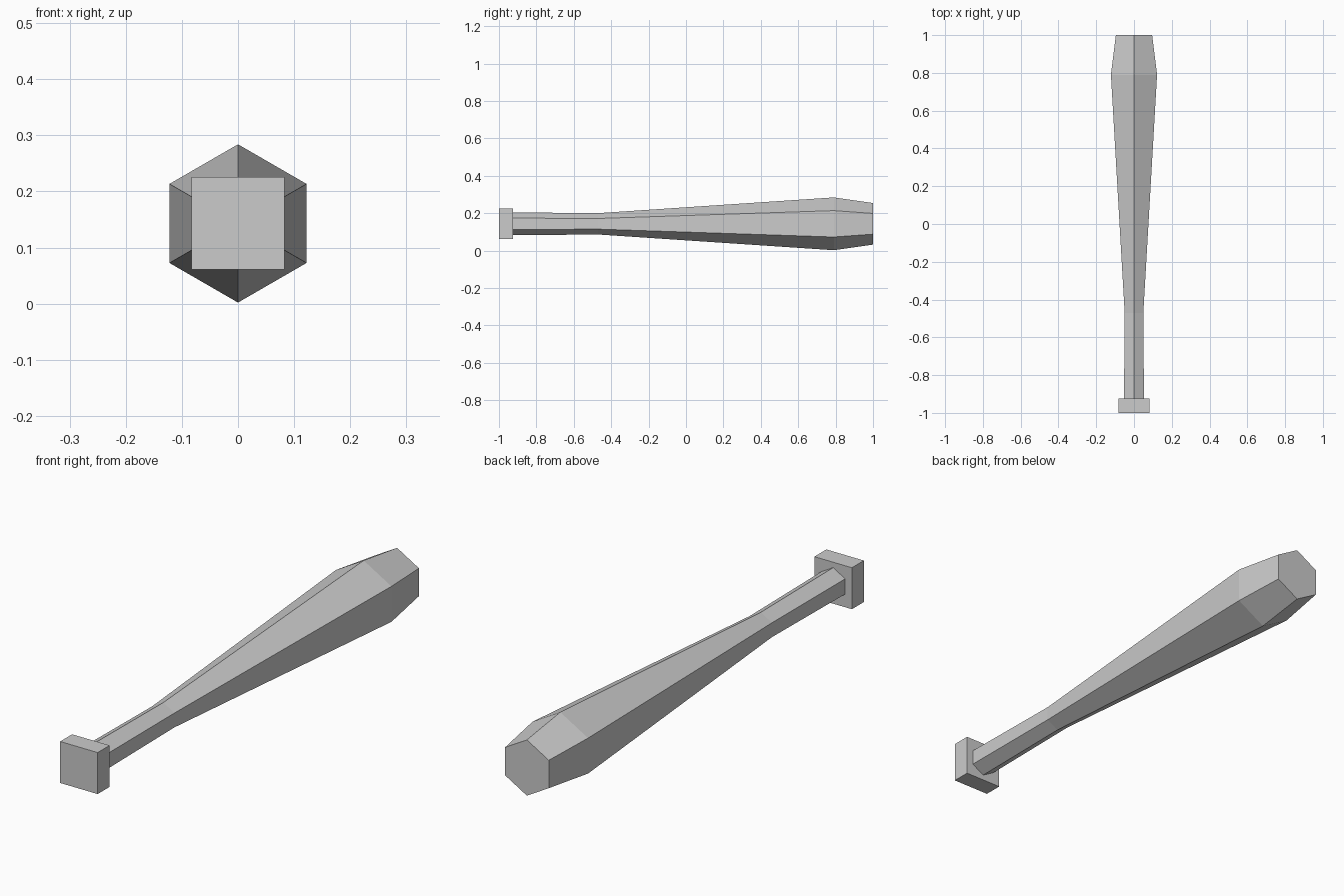
import bpy
import bmesh
from math import cos, sin, pi
from mathutils import Matrix

cube = bpy.data.objects.get("Cube")
if cube:
    bpy.data.objects.remove(cube, do_unlink=True)

AXIS_Z = 0.143
SIDES = 6

grey = bpy.data.materials.new("plain grey")
grey.use_nodes = True
colour = (0.6, 0.6, 0.6, 1)
grey.diffuse_color = colour
grey.node_tree.nodes["Principled BSDF"].inputs["Base Color"].default_value = colour


def add_object(name, bm):
    bmesh.ops.recalc_face_normals(bm, faces=bm.faces)
    mesh = bpy.data.meshes.new(name)
    bm.to_mesh(mesh)
    bm.free()
    mesh.materials.append(grey)
    obj = bpy.data.objects.new(name, mesh)
    bpy.context.collection.objects.link(obj)
    return obj


# Six-sided shaft: (y, radius) stations from grip to tip
profile = [(-0.925, 0.061), (-0.47, 0.057), (0.79, 0.141), (1.0, 0.111)]
bm = bmesh.new()
rings = []
for y, r in profile:
    angles = [pi / 2 + 2 * pi * i / SIDES for i in range(SIDES)]
    rings.append([bm.verts.new((r * cos(a), y, AXIS_Z + r * sin(a))) for a in angles])
for a, b in zip(rings, rings[1:]):
    for i in range(SIDES):
        j = (i + 1) % SIDES
        bm.faces.new((a[i], a[j], b[j], b[i]))
bm.faces.new(rings[0])
bm.faces.new(rings[-1])
add_object("bat_shaft", bm)

# Square knob at the end of the grip
bm = bmesh.new()
bmesh.ops.create_cube(bm, size=1, matrix=Matrix.Translation((0, -0.9625, AXIS_Z))
                      @ Matrix.Diagonal((0.165, 0.075, 0.165, 1)))
add_object("grip_knob", bm)
